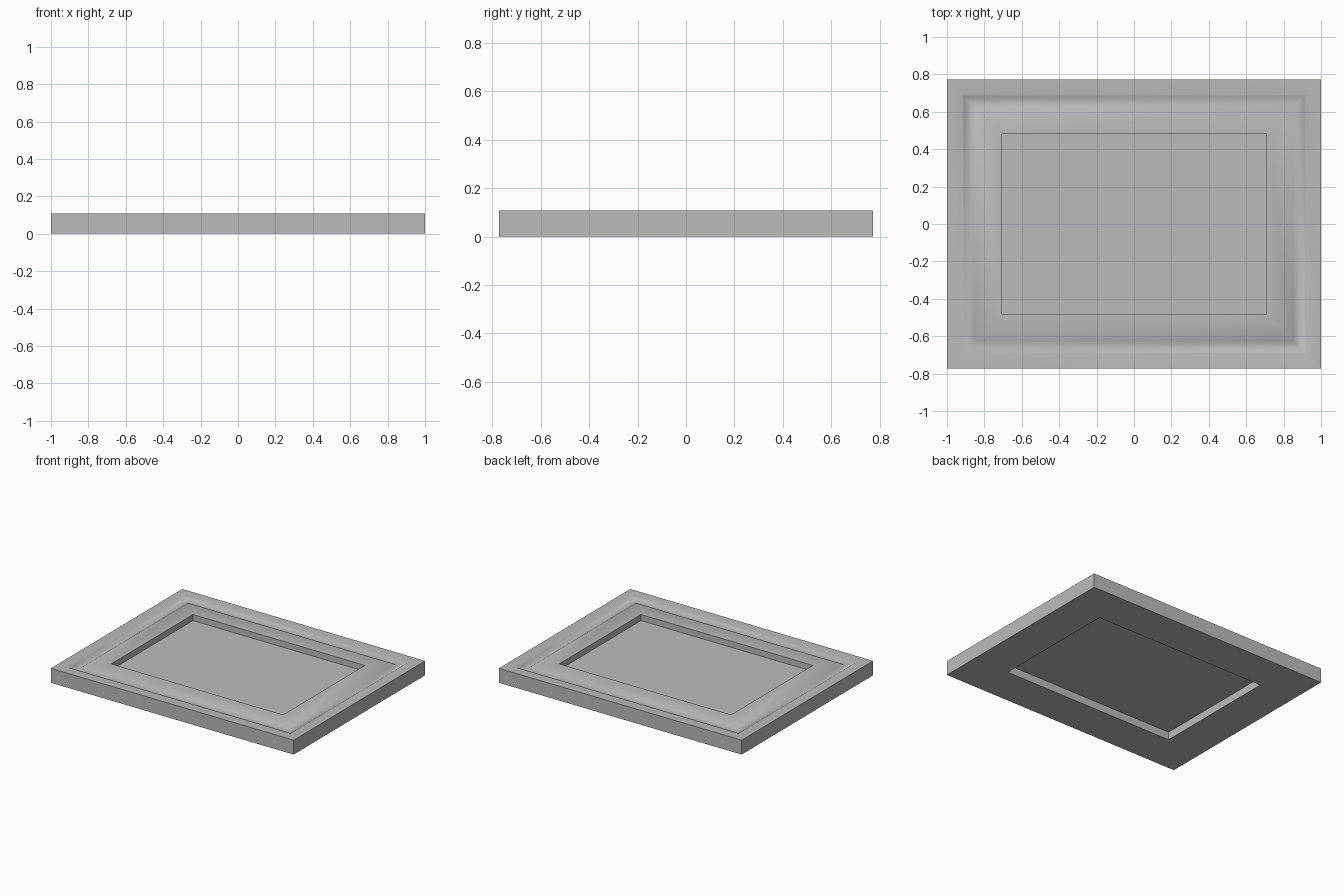
import bpy
import bmesh
import math

HALF_X, HALF_Y, HEIGHT = 1.0, 0.773, 0.107
BORDER = 0.292          # width of the frame members
PANEL_Z = 0.06          # height of the thin centre panel
GROOVE_OUT, GROOVE_IN, GROOVE_DEPTH = 0.08, 0.16, 0.015

cube = bpy.data.objects.get("Cube")
if cube:
    bpy.data.objects.remove(cube, do_unlink=True)

grey = bpy.data.materials.new("plain_grey")
grey.use_nodes = True
colour = (0.5, 0.5, 0.5, 1)
grey.diffuse_color = colour
grey.node_tree.nodes["Principled BSDF"].inputs["Base Color"].default_value = colour


def add_object(name, bm):
    bmesh.ops.recalc_face_normals(bm, faces=bm.faces)
    mesh = bpy.data.meshes.new(name)
    bm.to_mesh(mesh)
    bm.free()
    mesh.materials.append(grey)
    obj = bpy.data.objects.new(name, mesh)
    bpy.context.collection.objects.link(obj)
    return obj


def rectangle(bm, inset, z):
    x, y = HALF_X - inset, HALF_Y - inset
    return [bm.verts.new((sx * x, sy * y, z))
            for sx, sy in ((-1, -1), (1, -1), (1, 1), (-1, 1))]


# Mitred frame: one cross-section swept around the rectangle
steps = 8
profile = [(0, 0), (0, HEIGHT)]
for i in range(steps + 1):
    t = i / steps
    dip = GROOVE_DEPTH * math.sin(math.pi * t)
    profile.append((GROOVE_OUT + (GROOVE_IN - GROOVE_OUT) * t, HEIGHT - dip))
profile += [(BORDER, HEIGHT), (BORDER, 0)]

bm = bmesh.new()
rings = [rectangle(bm, inset, z) for inset, z in profile]
for i, ring in enumerate(rings):
    following = rings[(i + 1) % len(rings)]
    for j in range(4):
        k = (j + 1) % 4
        bm.faces.new((ring[j], ring[k], following[k], following[j]))
frame = add_object("frame", bm)

# Smooth the moulded groove, keep the square edges crisp
bpy.ops.object.select_all(action="DESELECT")
frame.select_set(True)
bpy.context.view_layer.objects.active = frame
bpy.ops.object.shade_smooth_by_angle(angle=math.radians(40))

# Thin centre panel filling the opening, recessed on both sides
bm = bmesh.new()
thickness = 0.004
bmesh.ops.create_cube(bm, size=1)
bmesh.ops.scale(bm, verts=bm.verts, vec=(
    2 * (HALF_X - BORDER), 2 * (HALF_Y - BORDER), thickness))
bmesh.ops.translate(bm, verts=bm.verts, vec=(0, 0, PANEL_Z))
add_object("centre_panel", bm)
